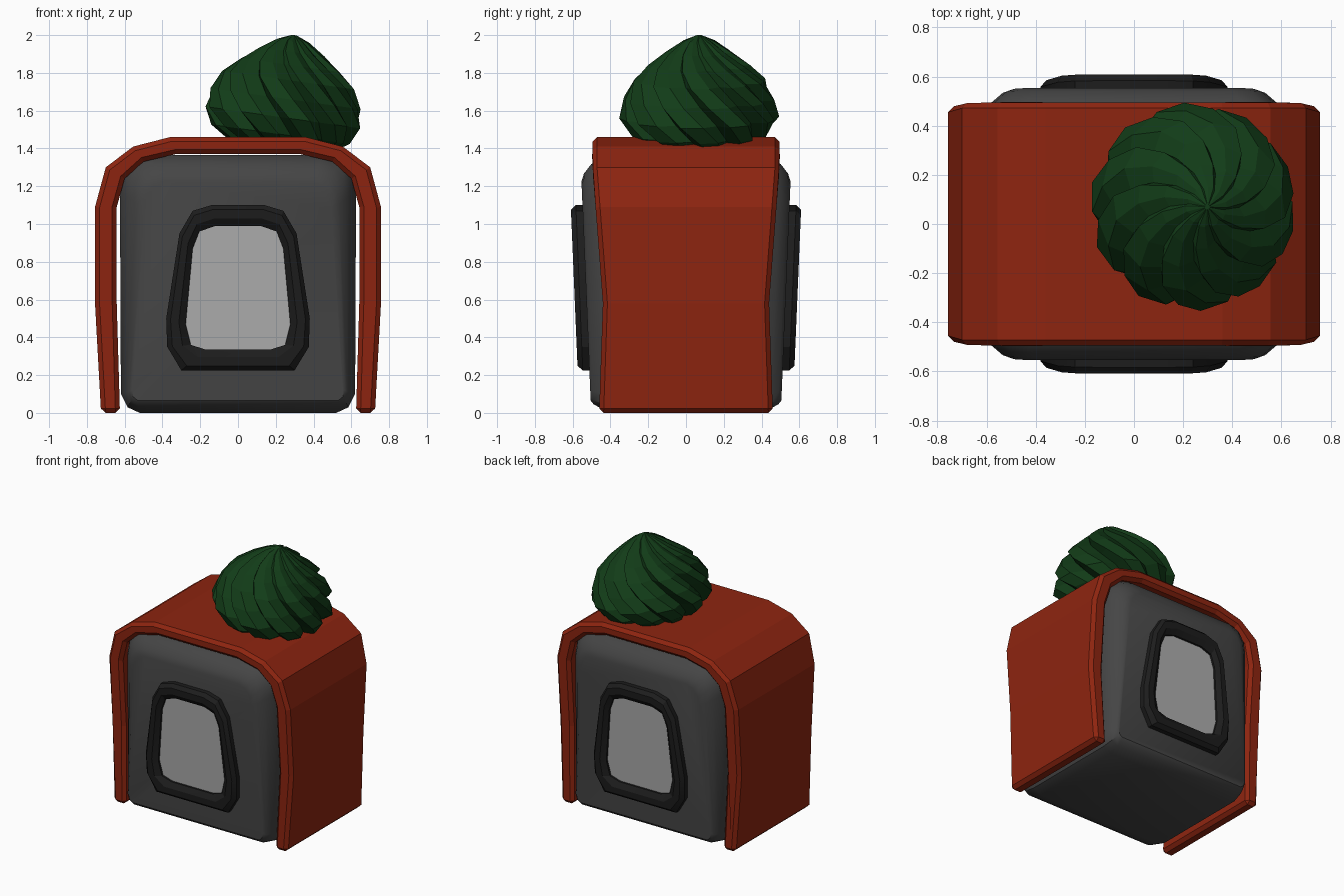
import bpy, bmesh, math
from mathutils import Vector, Matrix

if "Cube" in bpy.data.objects:
    bpy.data.objects.remove(bpy.data.objects["Cube"])


def material(name, rgb):
    m = bpy.data.materials.new(name)
    m.diffuse_color = (*rgb, 1)
    m.use_nodes = True
    m.node_tree.nodes["Principled BSDF"].inputs["Base Color"].default_value = m.diffuse_color
    return m


def loft(name, loops, mat, cyclic=False):
    """Skin equal-length point loops; cap the ends, or join last to first."""
    bm = bmesh.new()
    rows = [[bm.verts.new(p) for p in loop] for loop in loops]
    n = len(rows[0])
    pairs = list(zip(rows, rows[1:])) + ([(rows[-1], rows[0])] if cyclic else [])
    for a, b in pairs:
        for i in range(n):
            j = (i + 1) % n
            bm.faces.new((a[i], a[j], b[j], b[i]))
    if not cyclic:
        bm.faces.new(rows[0])
        bm.faces.new(rows[-1])
    bmesh.ops.recalc_face_normals(bm, faces=bm.faces)
    me = bpy.data.meshes.new(name)
    bm.to_mesh(me)
    bm.free()
    ob = bpy.data.objects.new(name, me)
    bpy.context.collection.objects.link(ob)
    me.materials.append(mat)
    return ob


def smooth(ob, deg):
    bpy.ops.object.select_all(action='DESELECT')
    ob.select_set(True)
    bpy.context.view_layer.objects.active = ob
    bpy.ops.object.shade_smooth_by_angle(angle=math.radians(deg))


def both(half):
    """Right half outline (bottom to top) -> full closed outline."""
    return half + [(-x, z) for x, z in reversed(half)]


def blend(a, b, t):
    return [(p[0] + (q[0] - p[0]) * t, p[1] + (q[1] - p[1]) * t) for p, q in zip(a, b)]


def on_face(outline, out, side=-1):
    """Place an x-z outline on the slightly leaning end face, raised by out."""
    return [(x, side * (0.502 + 0.042 * z + out), z) for x, z in outline]


red = material("red", (0.27, 0.018, 0.005))
green = material("green", (0.006, 0.045, 0.009))
dark = material("dark_grey", (0.06, 0.06, 0.06))
black = material("black", (0.012, 0.012, 0.012))
light = material("light_grey", (0.42, 0.42, 0.42))

# Rounded body block
face = both([(.53, .065), (.555, .085), (.56, .12), (.495, 1.08), (.485, 1.15),
             (.45, 1.205), (.39, 1.225)])
rim = both([(.52, 0), (.585, .03), (.62, .10), (.625, 1.17), (.605, 1.26),
            (.55, 1.335), (.45, 1.365)])
steps = [(0, 0), (.3, -.015), (.65, -.055), (1, -.13)]
loops = [on_face(blend(face, rim, t), d) for t, d in steps]
loops += [on_face(blend(face, rim, t), d, 1) for t, d in reversed(steps)]
smooth(loft("body", loops, dark), 35)

# Arched cover over top and sides
outer = both([(.725, 0), (.757, .58), (.757, 1.09), (.70, 1.30), (.555, 1.41), (.36, 1.46)])
inner = both([(.625, 0), (.642, .58), (.642, 1.09), (.60, 1.24), (.50, 1.33), (.33, 1.37)])
section = outer + inner[::-1]


def half_depth(z):
    keys = [(0, .46), (.58, .44), (1.30, .495), (2, .495)]
    for (z0, y0), (z1, y1) in zip(keys, keys[1:]):
        if z <= z1:
            return y0 + (y1 - y0) * (z - z0) / (z1 - z0)


cover = loft("cover", [[(x, s * half_depth(z), z) for x, z in section] for s in (-1, 1)], red)
bevel = cover.modifiers.new("edge", 'BEVEL')
bevel.width = 0.024
bevel.segments = 1
bevel.limit_method = 'ANGLE'
bevel.angle_limit = math.radians(55)

# Window frame and pane, mirrored to the back
frame_out = both([(.30, .225), (.375, .35), (.38, .50), (.31, .95), (.24, 1.07), (.14, 1.10)])
frame_in = both([(.17, .335), (.25, .36), (.277, .47), (.24, .87), (.205, .96), (.12, .99)])
rings = [(0, -.03), (0, .035), (.22, .062), (.65, .062), (1, .035), (1, -.03)]
frame = loft("window_frame", [on_face(blend(frame_out, frame_in, t), d) for t, d in rings],
             black, cyclic=True)
pane = loft("window_pane", [on_face(frame_in, -.02), on_face(frame_in, .02)], light)
for ob in (frame, pane):
    mod = ob.modifiers.new("back", 'MIRROR')
    mod.use_axis = (False, True, False)
smooth(frame, 25)

# Twisted ten-lobed swirl, leaning to the right
profile = [(-.06, .28), (0, .37), (.09, .425), (.19, .405), (.29, .355),
           (.37, .27), (.44, .175), (.50, .085), (.53, .012)]
lean = Matrix.Translation((.225, .07, 1.475)) @ Matrix.Rotation(math.radians(8), 4, 'Y')
lobes = 10
loops = []
for h, r in profile:
    loop = []
    for k in range(lobes):
        for part, scale in ((0, 1), (.45, .97), (.8, .82)):
            a = 2 * math.pi * (k + part) / lobes - 2.6 * h
            loop.append(lean @ Vector((r * scale * math.cos(a), r * scale * math.sin(a), h)))
    loops.append(loop)
loft("swirl", loops, green)
